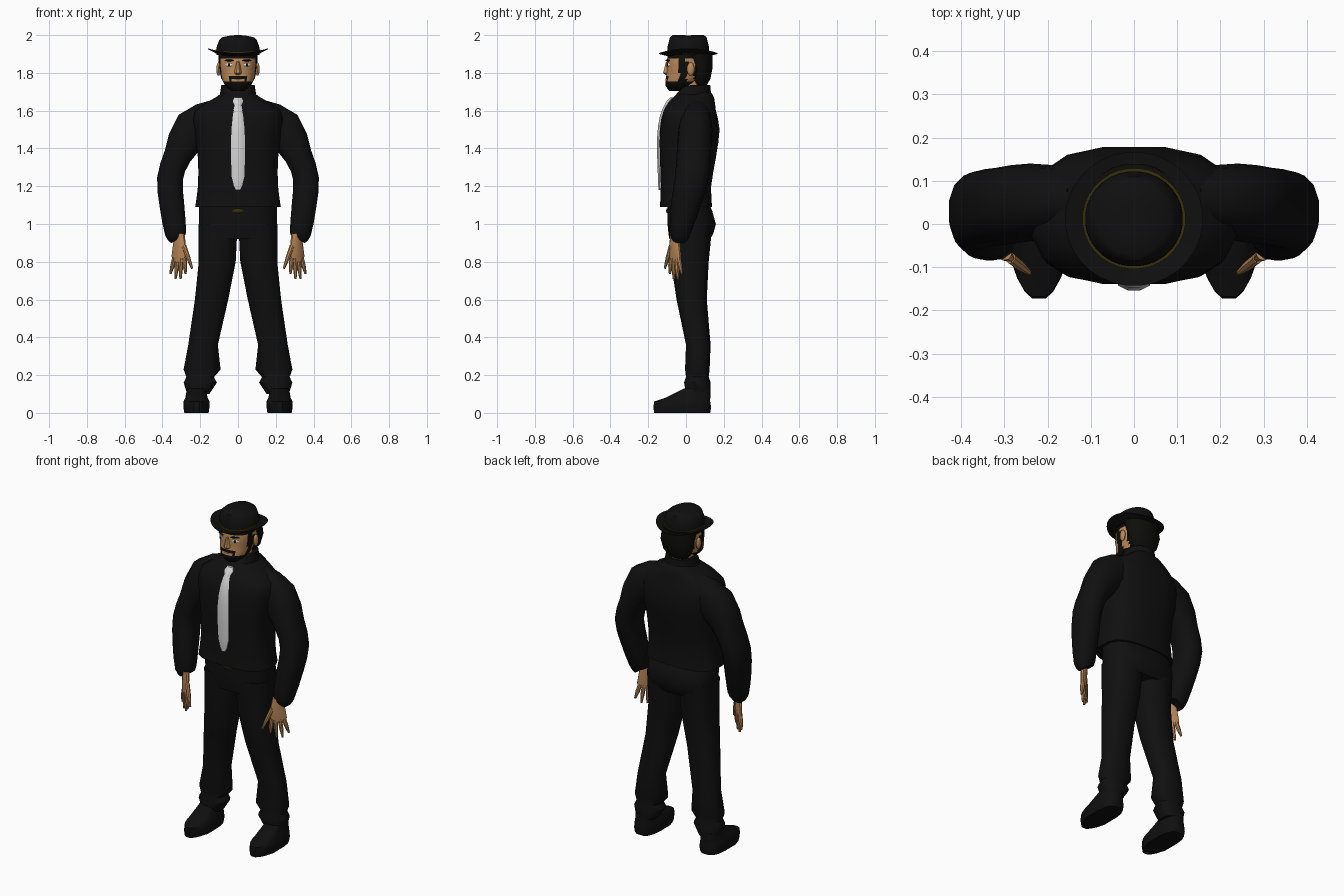
import bpy, bmesh, math
from mathutils import Matrix, Vector

cube = bpy.data.objects.get("Cube")
if cube:
    bpy.data.objects.remove(cube, do_unlink=True)


def material(name, *rgb):
    m = bpy.data.materials.new(name)
    m.use_nodes = True
    m.diffuse_color = (*rgb, 1)
    bsdf = m.node_tree.nodes["Principled BSDF"]
    bsdf.inputs["Base Color"].default_value = (*rgb, 1)
    bsdf.inputs["Roughness"].default_value = .9
    return m


suit = material("suit black", .005, .005, .005)
hair = material("hair black", .004, .004, .003)
skin = material("skin tan", .5, .25, .1)
silver = material("tie grey", .66, .66, .66)
gold = material("dark gold", .04, .03, .003)
white = material("eye white", .75, .75, .75)
lips = material("lip brown", .2, .07, .04)
built = []


def finish(name, bm, mats, flip=1, rule=None):
    """Mirror if asked, colour the faces by rule and make the object."""
    for v in bm.verts:
        v.co.x *= flip
    bmesh.ops.recalc_face_normals(bm, faces=bm.faces)
    if rule:
        for face in bm.faces:
            face.material_index = rule(face.calc_center_median())
    mesh = bpy.data.meshes.new(name)
    bm.to_mesh(mesh)
    bm.free()
    for m in mats:
        mesh.materials.append(m)
    ob = bpy.data.objects.new(name, mesh)
    bpy.context.collection.objects.link(ob)
    built.append(ob)


def refine(path, steps):
    """Smooth a list of rings with a Catmull-Rom spline."""
    rows = [Vector(p) for p in path]
    ends = [rows[0]] + rows + [rows[-1]]
    fine = []
    for a, b, c, d in zip(ends, ends[1:], ends[2:], ends[3:]):
        for i in range(steps):
            t = i / steps
            fine.append(b + t / 2 * (c - a + t * (2*a - 5*b + 4*c - d + t * (3*b - a - 3*c + d))))
    return fine + [rows[-1]]


def tube(name, path, *mats, sides=16, power=2, steps=1, lean=False, post=None, rule=None, flip=1):
    """Skin a path of rings, each x, y, z, half width, half depth."""
    bm = bmesh.new()
    rows = refine(path, steps)
    loops = []
    for k, (x, y, z, width, depth) in enumerate(rows):
        across = Vector((1, 0, 0))
        if lean:
            way = rows[min(k + 1, len(rows) - 1)] - rows[max(k - 1, 0)]
            across = Vector((-way[2], 0, way[0])).normalized()
        loop = []
        for i in range(sides):
            a = math.tau * (i + .5) / sides
            c, s = (math.copysign(abs(f(a)) ** (2 / power), f(a)) for f in (math.cos, math.sin))
            p = Vector((x, y + depth * s, z)) + across * width * c
            loop.append(bm.verts.new(post(p) if post else p))
        loops.append(loop)
    for a, b in zip(loops, loops[1:]):
        for i in range(sides):
            j = (i + 1) % sides
            bm.faces.new((a[i], a[j], b[j], b[i]))
    bm.faces.new(loops[0])
    bm.faces.new(loops[-1])
    finish(name, bm, mats, flip, rule)


def stack(name, rows, *mats, **options):
    """Centred tube from rows of z, half width, y, half depth."""
    tube(name, [(0, y, z, w, d) for z, w, y, d in rows], *mats, **options)


def bead(name, mat, place, size, yaw=0, flip=1):
    """Flattened ball."""
    bm = bmesh.new()
    matrix = Matrix.Translation(place) @ Matrix.Rotation(yaw, 4, 'Z') @ Matrix.Diagonal((*size, 1))
    bmesh.ops.create_uvsphere(bm, u_segments=12, v_segments=8, radius=1, matrix=matrix)
    finish(name, bm, [mat], flip)


def pair(make, name, *args, **options):
    make("left_" + name, *args, flip=1, **options)
    make("right_" + name, *args, flip=-1, **options)


# Jacket, trousers seat and buckle
stack("jacket", [(1.09, .23, 0, .14), (1.2, .215, 0, .135), (1.35, .215, .01, .15),
                 (1.5, .235, .02, .16), (1.6, .23, .02, .14), (1.67, .12, .04, .11),
                 (1.7, .08, .05, .08)], suit, power=2.8, steps=2)
stack("trouser_seat", [(.92, .2, .02, .11), (1, .21, .03, .13), (1.12, .21, .01, .11)],
      suit, power=2.6, steps=2)
bead("belt_buckle", gold, (0, -.1, 1.07), (.03, .005, .012))

# Trouser legs with rumpled cuffs
pair(tube, "trouser_leg", [
    (.105, .025, 1, .105, .115), (.11, .02, .8, .1, .1), (.14, .03, .6, .09, .08),
    (.185, .065, .36, .08, .065), (.19, .06, .23, .1, .065), (.2, .06, .19, .075, .06),
    (.2, .06, .16, .09, .07), (.21, .065, .1, .06, .065)], suit, sides=14, power=2.4)


# Shoes narrowing to the toe
def toe_taper(p):
    narrow = 1 - .4 * max(0, min(1, -p.y * 10 - .8))
    return Vector((.22 + (p.x - .22) * narrow, p.y, p.z))


pair(tube, "shoe", [(.22, -.02, 0, .065, .15), (.22, -.02, .03, .07, .155), (.22, -.02, .06, .07, .15),
                    (.22, .01, .08, .06, .12), (.22, .06, .13, .05, .07)],
     suit, power=3, post=toe_taper)

# Sleeves
pair(tube, "sleeve", [
    (.12, .06, 1.56, .1, .07), (.24, .05, 1.5, .11, .09), (.32, .04, 1.36, .075, .09),
    (.36, .03, 1.24, .07, .09), (.35, 0, 1.1, .067, .08), (.33, -.03, .95, .058, .055),
    (.32, -.03, .92, .04, .04)], suit, sides=14, power=2.3, steps=2, lean=True)


# Hands, turned so the thumbs point forwards and inwards
def turn(p):
    return Matrix.Rotation(math.radians(218), 3, 'Z') @ p + Vector((.31, -.06, 0))


def finger(name, start, end, flip):
    rings = [(t, 0, z, r, r) for t, z, r in
             [(*start, .013), (*((a + b) / 2 for a, b in zip(start, end)), .012), (*end, .006)]]
    tube(name, rings, skin, sides=8, lean=True, post=turn, flip=flip)


pair(tube, "palm", [(0, 0, .95, .03, .02), (0, 0, .9, .04, .017), (-.005, 0, .83, .047, .014),
                    (-.005, 0, .8, .04, .01)], skin, sides=10, post=turn)
for i, label in enumerate(("little", "ring", "middle", "index")):
    spread = i - 1.5
    pair(finger, label + "_finger", (spread * .022, .82),
         (spread * .034 - .01, .705 + .014 * spread ** 2))
pair(finger, "thumb", (.03, .885), (.085, .765))

# Neck, collar and tie
stack("neck", [(1.62, .06, .03, .06), (1.78, .06, .03, .07)], skin)


def dip_front(p):
    drop = .9 * max(0, -p.y) if p.z > 1.7 else 0
    return p - Vector((0, 0, drop))


stack("collar", [(1.64, .105, .03, .11), (1.735, .09, .04, .09), (1.735, .07, .04, .077),
                 (1.67, .07, .035, .065)], suit, post=dip_front)
stack("tie_knot", [(1.62, .018, -.1, .02), (1.65, .03, -.08, .025), (1.67, .02, -.065, .02)],
      silver, sides=8)
stack("tie", [(1.18, .012, -.138, .008), (1.25, .036, -.135, .015), (1.45, .04, -.135, .02),
              (1.57, .03, -.12, .02), (1.63, .02, -.095, .02)], silver, sides=8, steps=2)


# Head: skin with beard, moustache and sideburns by region
def head_rule(c):
    front = c.y < -.05
    beard = c.z < 1.755 and c.y < .03
    moustache = front and 1.77 < c.z < 1.79 and abs(c.x) < .042
    goatee = front and c.z < 1.79 and .036 < abs(c.x) < .048
    sideburn = -.035 < c.y < .005
    scalp = c.z > 1.88 or (c.y > .045 and c.z > 1.74)
    return int(beard or moustache or goatee or sideburn or scalp)


stack("head", [(1.705, .035, -.05, .04), (1.74, .073, -.03, .08), (1.8, .093, 0, .103),
               (1.86, .1, .005, .107), (1.92, .095, .01, .1)],
      skin, hair, sides=40, power=2.2, steps=4, rule=head_rule)
stack("back_hair", [(1.735, .06, .075, .036), (1.77, .09, .08, .05), (1.83, .105, .085, .057),
                    (1.91, .105, .055, .085)], hair, sides=20)
stack("nose", [(1.79, .012, -.095, .015), (1.8, .021, -.1, .023), (1.86, .009, -.095, .012)],
      skin, sides=8)
bead("mouth", lips, (0, -.104, 1.763), (.024, .005, .007))
pair(bead, "ear", skin, (.103, .025, 1.82), (.012, .02, .035))
pair(bead, "eye", white, (.048, -.094, 1.843), (.02, .004, .009), .45)
pair(bead, "pupil", hair, (.047, -.097, 1.843), (.008, .003, .008), .45)
pair(bead, "eyebrow", hair, (.046, -.096, 1.866), (.028, .005, .005), .45)


# Hat with upturned sides, gold band and bowed crown
def curl(p):
    return p + Vector((0, 0, p.x ** 2))


def bow(p):
    return p - Vector((0, 0, 1.7 * p.x ** 2 if p.z > 1.95 else 0))


def hat_part(name, profile, mat, post):
    stack(name, [(z, r, .012, r * .97) for z, r in profile], mat, sides=32, post=post)


hat_part("hat_brim", [(1.885, .1), (1.9, .16), (1.905, .16), (1.897, .1)], suit, curl)
hat_part("hat_band", [(1.89, .12), (1.91, .12), (1.91, .105)], gold, curl)
hat_part("hat_crown", [(1.895, .114), (1.94, .113), (1.99, .1), (2, .085), (2, .03)], suit, bow)

# Smooth shading with sharp creases kept
bpy.ops.object.select_all(action='DESELECT')
for ob in built:
    ob.select_set(True)
bpy.context.view_layer.objects.active = built[0]
bpy.ops.object.shade_smooth_by_angle(angle=math.radians(40))
